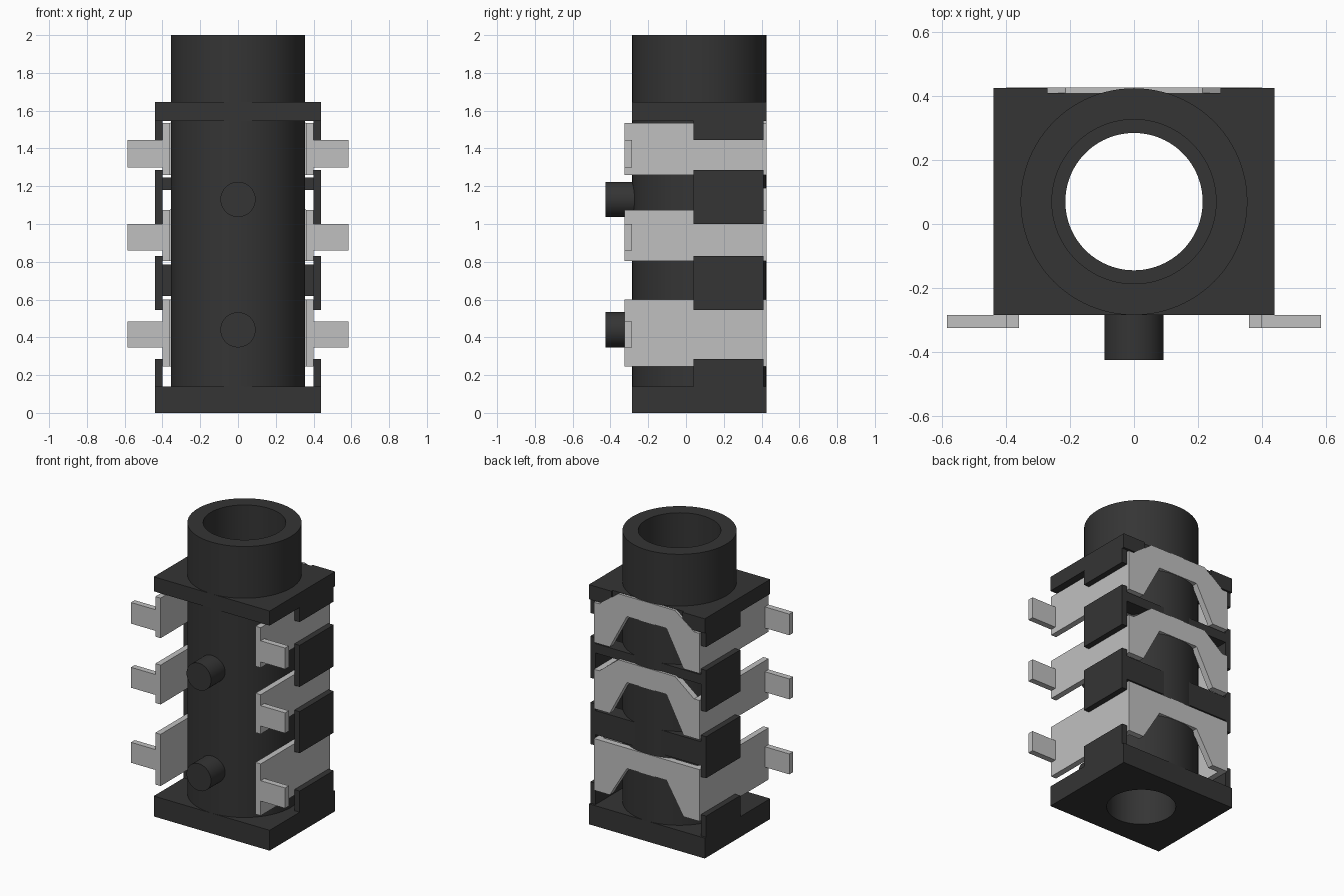
import bpy, bmesh, math
from mathutils import Matrix

if "Cube" in bpy.data.objects:
    bpy.data.objects.remove(bpy.data.objects["Cube"], do_unlink=True)


def material(name, value):
    m = bpy.data.materials.new(name)
    m.use_nodes = True
    m.diffuse_color = (value, value, value, 1)
    m.node_tree.nodes["Principled BSDF"].inputs["Base Color"].default_value = (value, value, value, 1)
    return m


PLASTIC = material("black plastic", 0.035)
METAL = material("silver metal", 0.53)
AXIS_Y = 0.07          # centre of the barrel
FRONT, BACK = -0.285, 0.425


def finish(name, bm, mat, smooth=False):
    bmesh.ops.recalc_face_normals(bm, faces=bm.faces)
    mesh = bpy.data.meshes.new(name)
    bm.to_mesh(mesh)
    bm.free()
    mesh.materials.append(mat)
    ob = bpy.data.objects.new(name, mesh)
    bpy.context.collection.objects.link(ob)
    if smooth:
        bpy.ops.object.select_all(action='DESELECT')
        ob.select_set(True)
        bpy.context.view_layer.objects.active = ob
        bpy.ops.object.shade_smooth_by_angle(angle=math.radians(30))
    return ob


def add_box(bm, x0, x1, y0, y1, z0, z1):
    m = Matrix.Translation(((x0 + x1) / 2, (y0 + y1) / 2, (z0 + z1) / 2))
    bmesh.ops.create_cube(bm, size=1, matrix=m @ Matrix.Diagonal((x1 - x0, y1 - y0, z1 - z0, 1)))


def box(name, mat, *bounds):
    bm = bmesh.new()
    add_box(bm, *bounds)
    return finish(name, bm, mat)


def cylinder(name, mat, radius, length, matrix):
    bm = bmesh.new()
    bmesh.ops.create_cone(bm, cap_ends=True, segments=64, radius1=radius, radius2=radius,
                          depth=length, matrix=matrix)
    return finish(name, bm, mat, True)


def cut(ob, cutter):
    cutter.hide_render = True
    cutter.hide_set(True)
    mod = ob.modifiers.new("cut", 'BOOLEAN')
    mod.operation = 'DIFFERENCE'
    mod.solver = 'EXACT'
    mod.object = cutter


# Barrel with a stepped bore
bm = bmesh.new()
profile = [(0.215, 0), (0.355, 0), (0.355, 2), (0.257, 2), (0.257, 0.25), (0.215, 0.25)]
verts = [bm.verts.new((r, AXIS_Y, z)) for r, z in profile]
edges = [bm.edges.new((verts[i - 1], verts[i])) for i in range(len(verts))]
bmesh.ops.spin(bm, geom=verts + edges, cent=(0, AXIS_Y, 0), axis=(0, 0, 1),
               angle=math.tau, steps=96)
bmesh.ops.remove_doubles(bm, verts=bm.verts, dist=0.0005)
finish("barrel", bm, PLASTIC, True)

# Base and collar plates, opened for the barrel
bore = cylinder("bore_cutter", PLASTIC, 0.34, 3, Matrix.Translation((0, AXIS_Y, 1)))
base = box("base_plate", PLASTIC, -0.44, 0.44, FRONT, BACK, 0, 0.14)
collar = box("collar_plate", PLASTIC, -0.44, 0.44, FRONT, BACK, 1.545, 1.645)
notch = box("notch_cutter", PLASTIC, -0.27, 0.27, 0.41, 0.6, 1.4, 1.8)
for plate in (base, collar):
    cut(plate, bore)
cut(collar, notch)

# Side guards between the contacts
for side, s in (("left", 1), ("right", -1)):
    for i, (z0, z1) in enumerate([(0.14, 0.285), (0.545, 0.83), (1.0, 1.285), (1.445, 1.545)]):
        box(f"{side}_guard_{i + 1}", PLASTIC, *sorted((s * 0.4, s * 0.44)), 0.04, 0.41, z0, z1)

# Rear cross bars joining the guards, opened for the barrel
for i, (z0, z1) in enumerate([(0.62, 0.785), (1.18, 1.245)]):
    bar = box(f"rear_bar_{i + 1}", PLASTIC, -0.44, 0.44, 0.3, 0.41, z0, z1)
    cut(bar, bore)

# Locating pegs on the front
for name, z in (("lower_peg", 0.44), ("upper_peg", 1.13)):
    cylinder(name, PLASTIC, 0.093, 0.225,
             Matrix.Translation((0, -0.3125, z)) @ Matrix.Rotation(math.pi / 2, 4, 'X'))


def contact(name, bottom, top, peak, tab0, tab1):
    # Rear arch
    bm = bmesh.new()
    half = [(0.15, peak - 0.14), (0.28, bottom), (0.4, bottom), (0.4, top), (0.36, top), (0.215, peak)]
    outline = half + [(-x, z) for x, z in reversed(half)]
    face = bm.faces.new([bm.verts.new((x, 0.385, z)) for x, z in outline])
    new = bmesh.ops.extrude_face_region(bm, geom=[face])["geom"]
    bmesh.ops.translate(bm, vec=(0, 0.042, 0),
                        verts=[v for v in new if isinstance(v, bmesh.types.BMVert)])
    # Side arms and solder tabs
    for s in (1, -1):
        add_box(bm, *sorted((s * 0.36, s * 0.4)), -0.325, 0.386, bottom, top)
        add_box(bm, *sorted((s * 0.399, s * 0.585)), -0.325, FRONT, tab0, tab1)
    finish(name, bm, METAL)


contact("lower_contact", 0.245, 0.60, 0.60, 0.345, 0.485)
contact("middle_contact", 0.805, 1.075, 1.19, 0.86, 1.0)
contact("upper_contact", 1.26, 1.535, 1.643, 1.30, 1.445)
